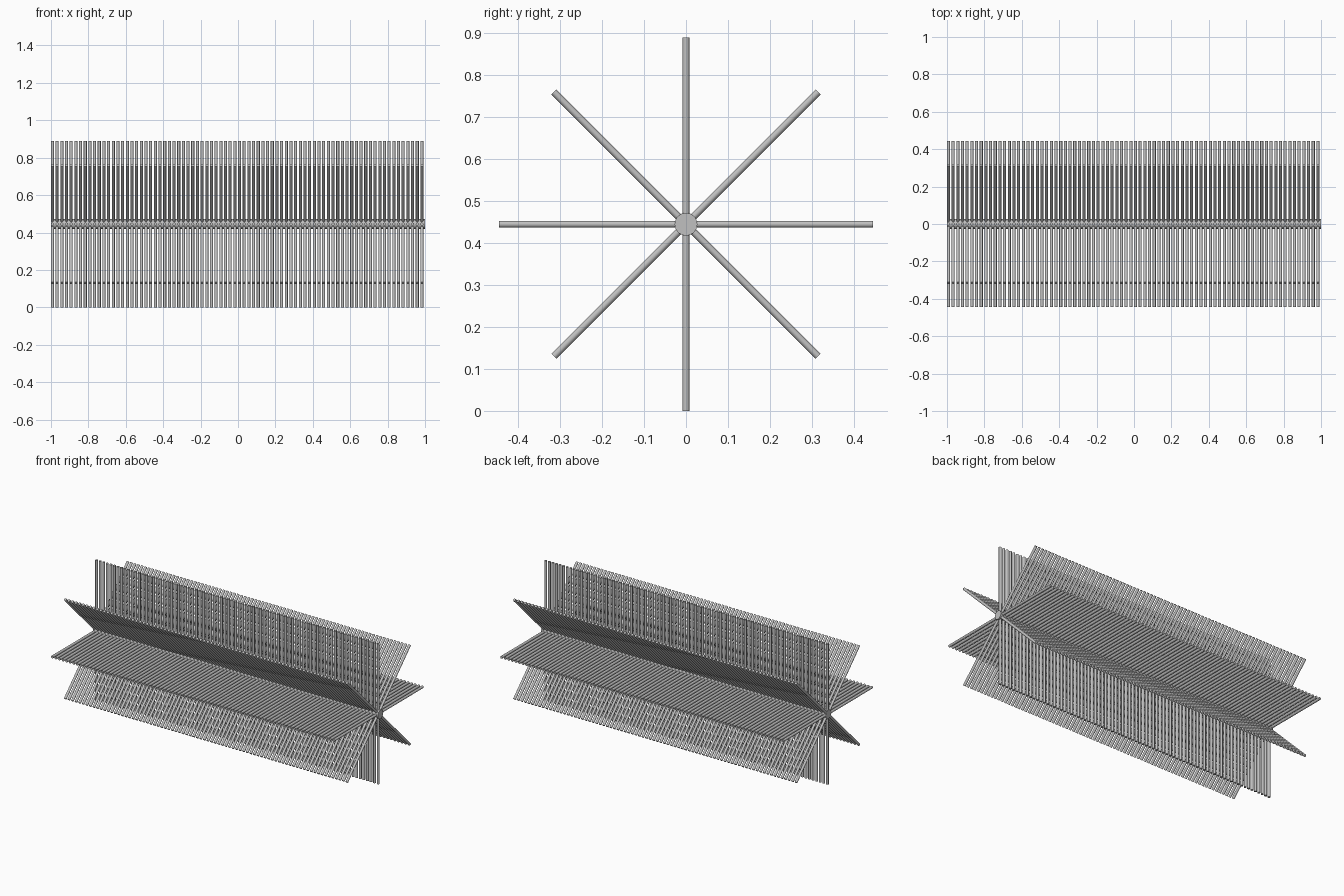
import bpy
import math
from mathutils import Matrix

cube = bpy.data.objects.get("Cube")
if cube:
    bpy.data.objects.remove(cube, do_unlink=True)

REACH = 0.445
SHAFT_R = 0.027
ROD_R = 0.0082
ARMS = 8
COUNT = 80
PITCH = 2 / COUNT

grey = bpy.data.materials.new("steel_grey")
grey.use_nodes = True
colour = (0.53, 0.53, 0.53, 1)
grey.diffuse_color = colour
grey.node_tree.nodes["Principled BSDF"].inputs["Base Color"].default_value = colour


def cylinder(name, radius, depth, sides):
    bpy.ops.mesh.primitive_cylinder_add(vertices=sides, radius=radius, depth=depth)
    obj = bpy.context.object
    obj.name = name
    obj.data.materials.append(grey)
    bpy.ops.object.shade_smooth_by_angle(angle=math.radians(40))
    return obj


# Central shaft along x
shaft = cylinder("central_shaft", SHAFT_R, 2, 32)
shaft.data.transform(Matrix.Rotation(math.pi / 2, 4, "Y"))
shaft.location.z = REACH

# Rows of radial rods, one row per direction around the shaft
for i in range(ARMS):
    row = cylinder(f"rod_row_{i + 1}", ROD_R, REACH, 16)
    row.data.transform(Matrix.Translation((0, 0, REACH / 2)))
    row.location = (-1 + ROD_R, 0, REACH)
    row.rotation_euler.x = i * math.tau / ARMS
    array = row.modifiers.new("repeat_along_shaft", "ARRAY")
    array.count = COUNT
    array.use_relative_offset = False
    array.use_constant_offset = True
    array.constant_offset_displace = (PITCH, 0, 0)
